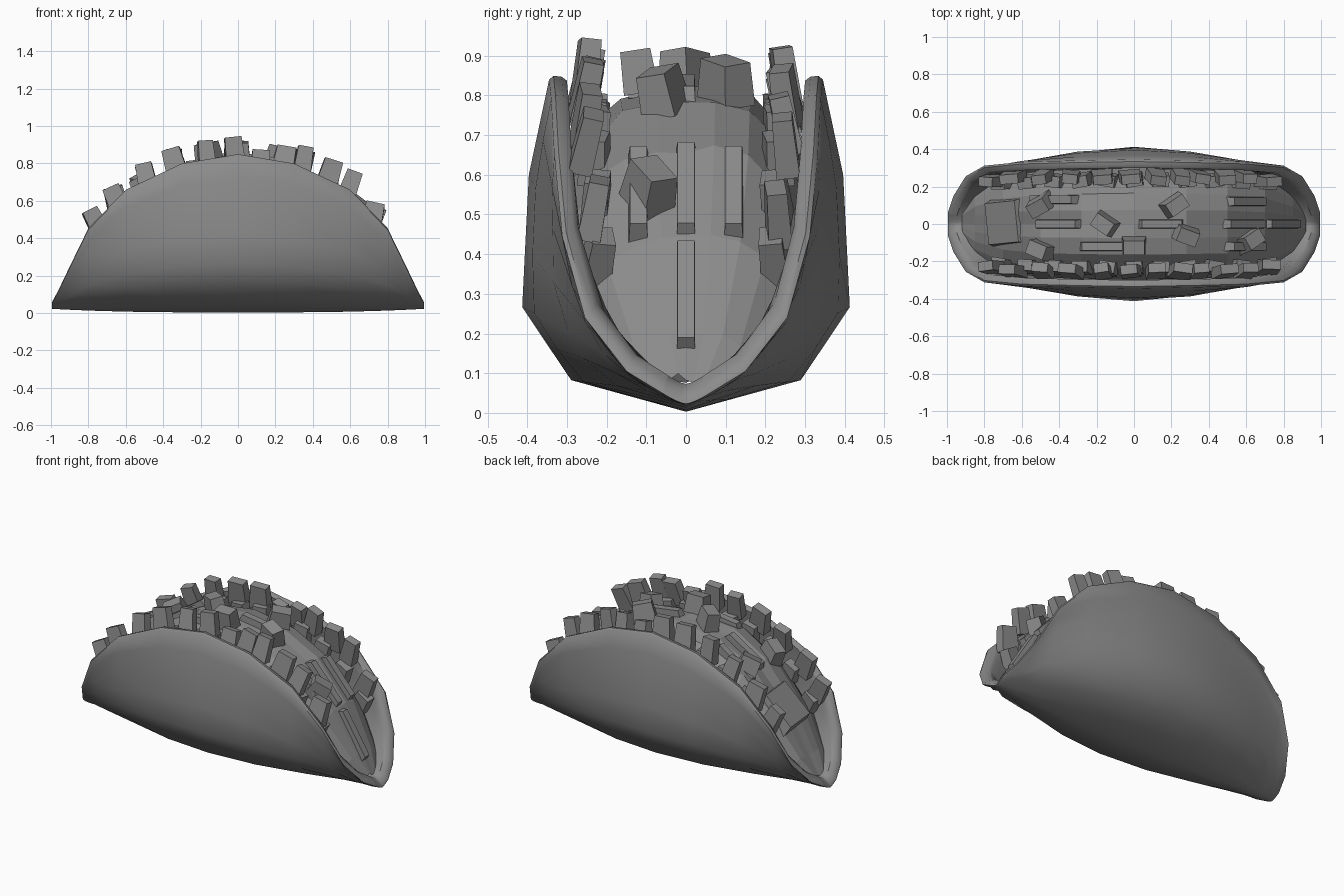
import bpy, bmesh, math, random
from mathutils import Matrix, Vector

if "Cube" in bpy.data.objects:
    bpy.data.objects.remove(bpy.data.objects["Cube"])

random.seed(4)
grey = bpy.data.materials.new("plain grey")
grey.diffuse_color = (0.26, 0.26, 0.26, 1)
grey.use_nodes = True
grey.node_tree.nodes["Principled BSDF"].inputs["Base Color"].default_value = grey.diffuse_color


def lerp(table, t):
    t = max(table[0][0], min(table[-1][0], t))
    for (a, u), (b, v) in zip(table, table[1:]):
        if t <= b:
            return u + (v - u) * (t - a) / (b - a)
    return table[-1][1]


def make(name, bm):
    bmesh.ops.recalc_face_normals(bm, faces=bm.faces)
    me = bpy.data.meshes.new(name)
    bm.to_mesh(me)
    bm.free()
    ob = bpy.data.objects.new(name, me)
    bpy.context.collection.objects.link(ob)
    me.materials.append(grey)
    return ob


def grid(bm, rows):
    vs = [[bm.verts.new(p) for p in r] for r in rows]
    for a, b in zip(vs, vs[1:]):
        for i in range(len(a) - 1):
            bm.faces.new((a[i], a[i + 1], b[i + 1], b[i]))
    return vs


# Folded shell: centre section scaled to follow the rim outline
rim = [(0, .345, .84), (.3, .34, .79), (.6, .332, .65), (.8, .312, .445),
       (.9, .255, .24), (.965, .15, .105), (.995, .06, .05)]
section = [(0, 0), (.08, .29), (.265, .413), (.6, .396), (.84, .345)]
columns = [(-x, y, z) for x, y, z in rim[:0:-1]] + rim
rows = []
for x, ry, rz in columns:
    keel = .003 + .02 * abs(x) ** 3
    k = ry / lerp(section, rz)
    w = x ** 4
    half = []
    for f in (.04, .095, .2, .315, .5, .714, .87, 1):
        z = rz * f
        y = (1 - w) * k * lerp(section, z) + w * ry * f ** .7
        half.append((x, y, keel + z * (rz - keel) / rz))
    rows.append([(x, -y, z) for x, y, z in half[::-1]] + [(x, 0, keel)] + half)

# Outer skin, smaller inner skin, and a rounded rim joining their borders
bm = bmesh.new()
outer = grid(bm, rows)
inner = grid(bm, [[(x * .95, y * .87, .052 + z * .935) for x, y, z in r] for r in rows])


def border(g):
    return ([r[0] for r in g] + g[-1][1:] + [r[-1] for r in g[-2::-1]] + g[0][-2:0:-1])


a, b = border(outer), border(inner)
m1, m2 = [], []
for p, q in zip(a, b):
    out = Vector((p.co.x, 0, max(0, p.co.z - .1))).normalized() * .01
    m1.append(bm.verts.new(p.co.lerp(q.co, .25) + out))
    m2.append(bm.verts.new(p.co.lerp(q.co, .7) + out * .9))
for u, v in ((a, m1), (m1, m2), (m2, b)):
    for i in range(len(a)):
        bm.faces.new((u[i - 1], u[i], v[i], v[i - 1]))
shell = make("taco_shell", bm)
bpy.context.view_layer.objects.active = shell
shell.select_set(True)
bpy.ops.object.shade_smooth_by_angle(angle=math.radians(45))

# Filling mound with faceted slopes
height = [(0, .83), (.28, .79), (.5, .67), (.7, .44), (.85, .2), (.92, .09)]
width = [(0, .30), (.5, .285), (.7, .25), (.85, .17), (.92, .08)]
prof = [(-1, .72), (-.8, .87), (-.55, .97), (-.25, 1), (0, .99),
        (.25, 1), (.55, .97), (.8, .87), (1, .72)]
rows = []
for x in (-.92, -.85, -.7, -.5, -.28, 0, .28, .5, .7, .85, .92):
    h, w = lerp(height, abs(x)), lerp(width, abs(x))
    rows.append([(x, f * w, h * g + random.uniform(-.015, .01)) for f, g in prof])
bm = bmesh.new()
grid(bm, rows)
make("filling", bm)


def chunk(bm, loc, size, rot):
    m = Matrix.Translation(loc)
    for ax, a in zip("ZYX", rot[::-1]):
        m = m @ Matrix.Rotation(a, 4, ax)
    for v in bmesh.ops.create_cube(bm, size=1)["verts"]:
        taper = 1 if v.co.z < 0 else .85
        v.co = m @ Vector((v.co.x * size[0] * taper, v.co.y * size[1] * taper,
                           v.co.z * size[2]))


# Long shreds running down the slopes
bm = bmesh.new()
for x0, x1, y in ((-.53, -.28, 0), (.02, .27, 0), (.48, .7, 0), (.7, .88, 0),
                  (.5, .7, .12), (.5, .7, -.12), (-.56, -.3, .13), (-.3, .05, -.12)):
    za, zb = lerp(height, abs(x0)), lerp(height, abs(x1))
    chunk(bm, ((x0 + x1) / 2, y, (za + zb) / 2), (math.hypot(x1 - x0, zb - za), .05, .06),
          (0, -math.atan2(zb - za, x1 - x0), 0))
# Broad flat leaf at the left end
chunk(bm, (-.68, .01, .44), (.27, .26, .08), (0, -.8, .1))
make("filling_shreds", bm)

# Chunks lining both walls; each entry is x position and top height
bm = bmesh.new()
tops = [(-.76, .56), (-.65, .68), (-.49, .80), (-.34, .88), (-.17, .92), (-.02, .94),
        (.12, .87), (.25, .89), (.35, .89), (.49, .82), (.6, .76), (.72, .59)]
for x, top in tops:
    for s in (-1, 1):
        y = s * (.25 if abs(x) < .7 else .23)
        zc = top - .075 - (.02 * random.random() if s > 0 else 0)
        chunk(bm, (x, y, zc), (random.uniform(.09, .12), .06, .15),
              (s * random.uniform(.1, .25), x * .45 + random.uniform(-.15, .15),
               random.uniform(-.15, .15)))
# Lower wall chunks between the upper ones
for i in range(11):
    x = -.7 + i * .14
    for s in (-1, 1):
        chunk(bm, (x, s * (.235 - .03 * x * x), lerp(height, abs(x)) * .9), (.1, .07, .12),
              (s * .1, x * .8, random.uniform(-.2, .2)))
make("wall_chunks", bm)

# Loose cubes on top of the mound
bm = bmesh.new()
for x, y, z, a in ((-.5, .1, .69, .5), (-.16, 0, .855, -.6), (0, -.12, .86, 0),
                   (.22, .1, .835, .6), (.28, -.06, .81, -.35), (.62, -.09, .57, .6),
                   (-.5, -.14, .68, -.4)):
    chunk(bm, (x, y, z), (.13, .09, .11), (.15, x * .9, a))
make("loose_cubes", bm)
